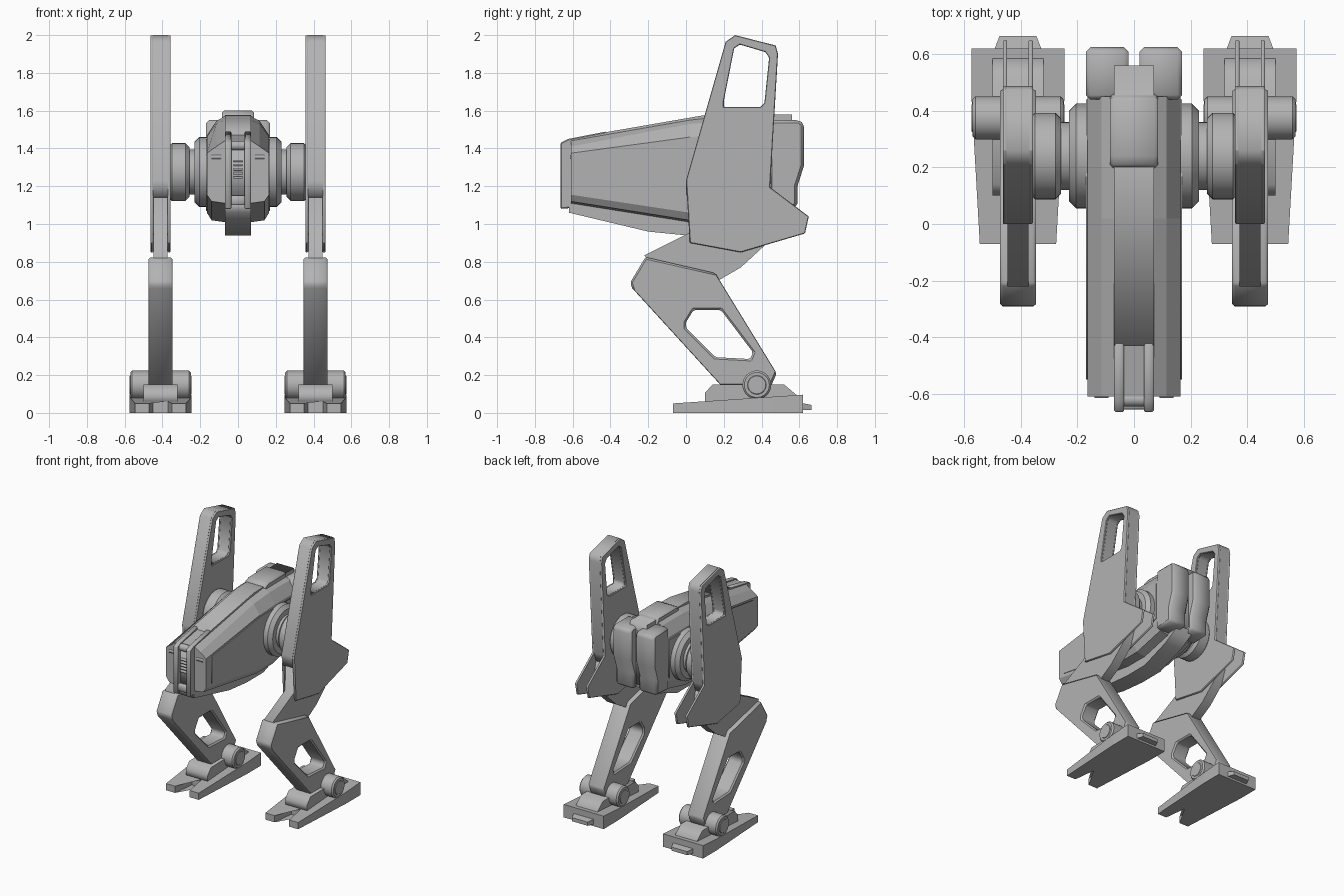
import bpy, bmesh, math
from mathutils import Matrix, Vector

if "Cube" in bpy.data.objects:
    bpy.data.objects.remove(bpy.data.objects["Cube"])

grey = bpy.data.materials.new("plain_grey")
grey.diffuse_color = (0.45, 0.45, 0.45, 1)
grey.use_nodes = True
grey.node_tree.nodes["Principled BSDF"].inputs["Base Color"].default_value = grey.diffuse_color


def finish(name, bm, bevel=0.0):
    bmesh.ops.remove_doubles(bm, verts=bm.verts, dist=1e-5)
    bmesh.ops.dissolve_limit(bm, angle_limit=0.01, verts=bm.verts, edges=bm.edges)
    bmesh.ops.recalc_face_normals(bm, faces=bm.faces)
    me = bpy.data.meshes.new(name)
    bm.to_mesh(me)
    bm.free()
    me.materials.append(grey)
    ob = bpy.data.objects.new(name, me)
    bpy.context.collection.objects.link(ob)
    if bevel:
        mod = ob.modifiers.new("edge_bevel", 'BEVEL')
        mod.width, mod.segments = bevel, 1
        mod.limit_method, mod.angle_limit = 'ANGLE', math.radians(35)
    return ob


def plate(name, x0, x1, outline, hole=None, bevel=0.0):
    """Side profile in (y, z), with an optional hole, extruded from x0 to x1."""
    cu = bpy.data.curves.new(name, 'CURVE')
    cu.dimensions, cu.fill_mode, cu.extrude = '2D', 'BOTH', abs(x1 - x0) / 2
    for pts in [outline] + ([hole] if hole else []):
        sp = cu.splines.new('POLY')
        sp.points.add(len(pts) - 1)
        for p, (y, z) in zip(sp.points, pts):
            p.co = (y, z, 0, 1)
        sp.use_cyclic_u = True
    tmp = bpy.data.objects.new(name + "_curve", cu)
    bpy.context.collection.objects.link(tmp)
    bpy.context.view_layer.update()
    me = tmp.evaluated_get(bpy.context.evaluated_depsgraph_get()).to_mesh()
    bm = bmesh.new()
    bm.from_mesh(me)
    bpy.data.objects.remove(tmp)
    bpy.data.curves.remove(cu)
    cx = (x0 + x1) / 2
    for v in bm.verts:
        v.co = Vector((cx + v.co.z, v.co.x, v.co.y))
    return finish(name, bm, bevel)


def box(name, x0, x1, y0, y1, z0, z1, bevel=0.0):
    return plate(name, x0, x1, [(y0, z0), (y1, z0), (y1, z1), (y0, z1)], None, bevel)


def cyl(name, x0, x1, y, z, r, bevel=0.012):
    bm = bmesh.new()
    bmesh.ops.create_cone(bm, cap_ends=True, segments=40, radius1=r, radius2=r, depth=abs(x1 - x0),
                          matrix=Matrix.Translation(((x0 + x1) / 2, y, z)) @ Matrix.Rotation(math.pi / 2, 4, 'Y'))
    ob = finish(name, bm, bevel)
    bpy.context.view_layer.objects.active = ob
    ob.select_set(True)
    bpy.ops.object.shade_smooth_by_angle(angle=math.radians(30))
    ob.select_set(False)


def loft(name, sections):
    """Joins mirrored half sections [(y, [(x, z), ...])] running from top to bottom."""
    bm = bmesh.new()
    rings = []
    for y, half in sections:
        pts = half + [(-x, z) for x, z in reversed(half)]
        rings.append([bm.verts.new((x, y, z)) for x, z in pts])
    n = len(rings[0])
    for a, b in zip(rings, rings[1:]):
        for i in range(n):
            bm.faces.new((a[i], a[(i + 1) % n], b[(i + 1) % n], b[i]))
    bm.faces.new(rings[0])
    bm.faces.new(rings[-1])
    return finish(name, bm)


def flat(name, outline, z0, z_top):
    """Plan outline in (x, y) raised to a height given by z_top(y)."""
    bm = bmesh.new()
    lo = [bm.verts.new((x, y, z0)) for x, y in outline]
    hi = [bm.verts.new((x, y, z_top(y))) for x, y in outline]
    bm.faces.new(lo)
    bm.faces.new(hi)
    for i in range(len(lo)):
        j = (i + 1) % len(lo)
        bm.faces.new((lo[i], lo[j], hi[j], hi[i]))
    bmesh.ops.triangulate(bm, faces=bm.faces)
    return finish(name, bm)


# Hull with chamfered shoulders and sides
def section(y, top, shoulder, side, low, under):
    return (y, [(0.07, top), (0.115, shoulder), (0.165, side), (0.165, low), (0.14, under), (0.07, under - 0.01)])


loft("hull", [section(-0.61, 1.44, 1.41, 1.375, 1.155, 1.12),
              section(0.02, 1.55, 1.53, 1.46, 1.06, 1.02),
              section(0.20, 1.57, 1.545, 1.47, 1.06, 1.02),
              section(0.45, 1.57, 1.545, 1.47, 1.15, 1.08)])
# Side armour sheets
for s in (-1, 1):
    plate("side_armour", s * 0.160, s * 0.170,
          [(-0.55, 1.17), (-0.55, 1.37), (0.03, 1.45), (0.44, 1.45), (0.44, 1.17), (0.1, 1.07), (0.0, 1.075)])

# Central spine and keel, with a grooved nose
box("nose_core", -0.035, 0.035, -0.63, -0.40, 1.12, 1.42)
for s in (-1, 1):
    plate("nose_prong", s * 0.035, s * 0.07,
          [(-0.665, 1.08), (-0.665, 1.43), (-0.625, 1.45), (-0.42, 1.49), (-0.42, 1.10)], None, 0.006)
plate("keel", -0.07, 0.07, [(-0.62, 1.06), (-0.2, 0.96), (0.0, 0.94), (0.2, 0.94),
                            (0.42, 1.02), (0.56, 1.10), (0.4, 1.2), (-0.62, 1.13)])
plate("spine", -0.07, 0.07, [(-0.43, 1.40), (-0.43, 1.485), (0.09, 1.575), (0.56, 1.58), (0.56, 1.45)])
plate("spine_cap", -0.085, 0.085, [(0.19, 1.5), (0.2, 1.585), (0.24, 1.6), (0.45, 1.6), (0.47, 1.5)], None, 0.012)
for i in range(5):
    z = 1.24 + i * 0.022
    box("grille_bar", -0.025, 0.025, -0.645, -0.62, z, z + 0.012)
box("nose_latch", -0.045, 0.045, -0.655, -0.6, 1.10, 1.15, 0.005)
cyl("nose_roller", -0.04, 0.04, -0.62, 1.415, 0.025, 0.004)

# Rear blocks split by a gap
box("rear_core", -0.1, 0.1, 0.4, 0.56, 1.12, 1.52)
for s in (-1, 1):
    plate("rear_block", s * 0.02, s * 0.17,
          [(0.44, 1.08), (0.44, 1.55), (0.60, 1.55), (0.625, 1.53), (0.625, 1.31), (0.59, 1.2), (0.59, 1.09)],
          None, 0.025)
    box("front_lamp", s * 0.09, s * 0.14, -0.615, -0.6, 1.345, 1.365)

# Hip joints, legs and feet
panel = [(0.26, 2.0), (0.475, 1.945), (0.487, 1.90), (0.445, 1.195), (0.65, 1.04), (0.63, 0.95),
         (0.29, 0.85), (0.02, 0.90), (0.0, 1.23), (0.21, 1.965)]
window = [(0.285, 1.95), (0.42, 1.91), (0.44, 1.88), (0.415, 1.64), (0.395, 1.62), (0.20, 1.62), (0.20, 1.65),
          (0.255, 1.93)]
core = [(0.26, 2.0), (0.475, 1.945), (0.487, 1.90), (0.445, 1.195), (0.42, 1.12), (0.0, 1.15),
        (0.0, 1.23), (0.21, 1.965)]
shin = [(-0.215, 0.825), (-0.295, 0.69), (-0.285, 0.66), (0.19, 0.14), (0.45, 0.14), (0.48, 0.21), (0.155, 0.74)]
shin_hole = [(0.04, 0.545), (0.185, 0.545), (0.355, 0.32), (0.34, 0.285), (0.155, 0.295), (0.0, 0.45), (0.0, 0.48)]
C = 0.41
for s, side in ((-1, "left_"), (1, "right_")):
    c = s * C
    cyl(side + "hip_inner_disc", s * 0.14, s * 0.23, 0.24, 1.275, 0.185, 0.025)
    cyl(side + "hip_neck", s * 0.2, s * 0.28, 0.24, 1.275, 0.12)
    cyl(side + "hip_outer_disc", s * 0.258, s * 0.37, 0.24, 1.275, 0.153, 0.02)
    # Upper leg: solid core between two full side sheets
    plate(side + "upper_leg_core", c - 0.04, c + 0.04, core, window)
    for k in (-1, 1):
        plate(side + "upper_leg_sheet", c + k * 0.038, c + k * 0.053, panel, window, 0.005)
    plate(side + "thigh", c - 0.037, c + 0.037,
          [(0.03, 1.14), (0.02, 0.955), (-0.22, 0.835), (-0.15, 0.70), (0.17, 0.70), (0.29, 0.77),
           (0.41, 0.88), (0.45, 1.0), (0.42, 1.13)])
    # Lower leg
    plate(side + "shin", c - 0.063, c + 0.063, shin, shin_hole, 0.01)
    cyl(side + "ankle", c - 0.16, c + 0.16, 0.375, 0.148, 0.076, 0.01)
    cyl(side + "ankle_cap", c - 0.164, c + 0.164, 0.375, 0.148, 0.05, 0.003)
    # Foot: forked sole, raised step and heel tab
    sole = [(-0.165, 0.62), (-0.165, 0.46), (-0.135, -0.07), (-0.06, -0.07), (-0.04, 0.1),
            (0.04, 0.1), (0.06, -0.07), (0.135, -0.07), (0.165, 0.46), (0.165, 0.62)]
    flat(side + "sole", [(c + x, y) for x, y in sole], 0.0, lambda y: 0.05 + 0.067 * (y + 0.07))
    plate(side + "foot_step", c - 0.09, c + 0.09, [(0.1, 0.05), (0.1, 0.105), (0.14, 0.15), (0.52, 0.15),
                                                  (0.585, 0.095), (0.585, 0.05)])
    flat(side + "heel_tab", [(c - 0.09, 0.6), (c + 0.09, 0.6), (c + 0.065, 0.665), (c - 0.065, 0.665)],
         0.015, lambda y: 0.055 - 0.2 * (y - 0.6))
